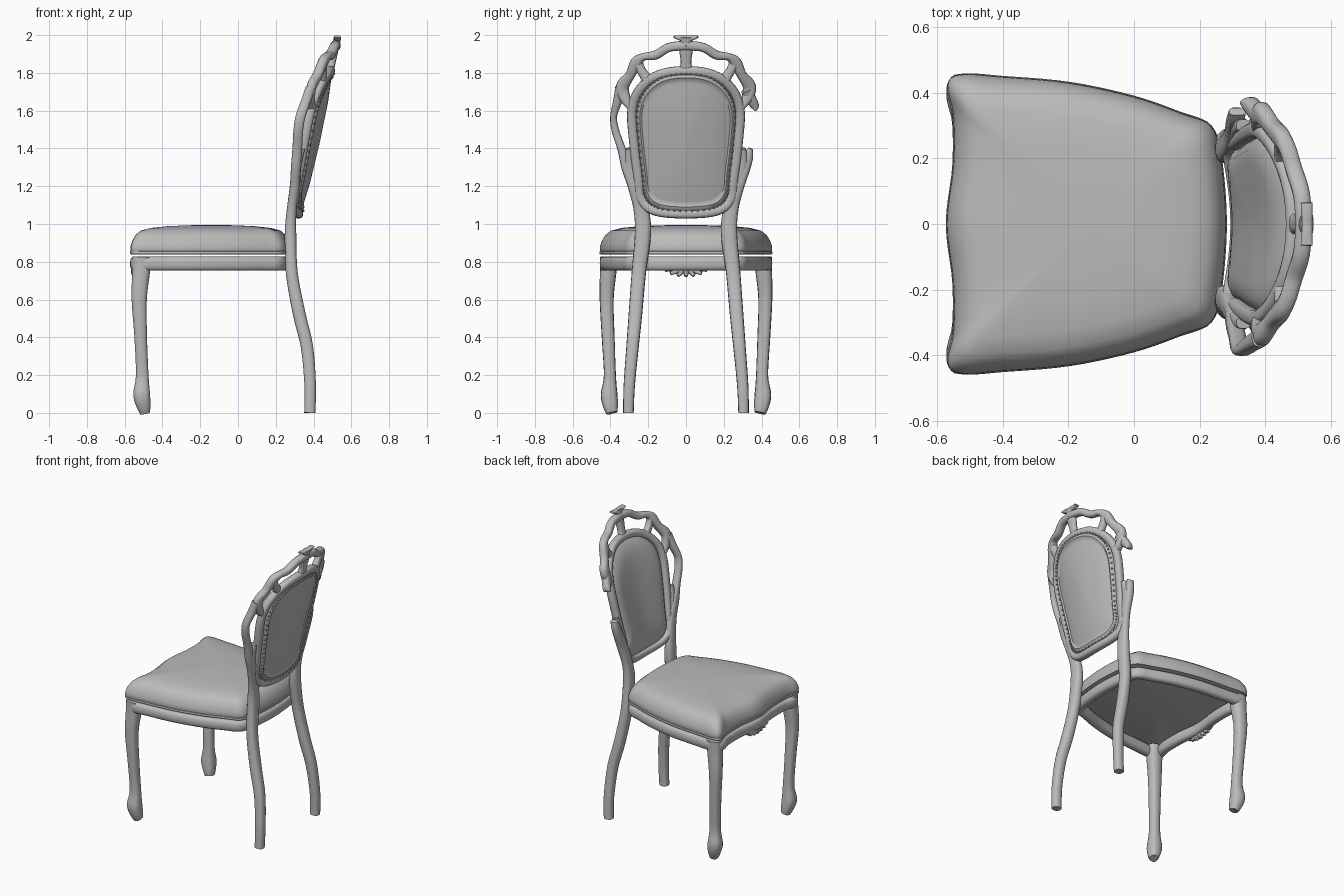
import bpy, bmesh, math
from mathutils import Vector

cube = bpy.data.objects.get("Cube")
if cube:
    bpy.data.objects.remove(cube)

mat = bpy.data.materials.new("plain grey")
mat.use_nodes = True
GREY = (0.5, 0.5, 0.5, 1)
mat.diffuse_color = GREY
mat.node_tree.nodes["Principled BSDF"].inputs["Base Color"].default_value = GREY
parts = []


def finish(name, bm):
    bmesh.ops.recalc_face_normals(bm, faces=bm.faces)
    mesh = bpy.data.meshes.new(name)
    bm.to_mesh(mesh)
    bm.free()
    mesh.materials.append(mat)
    ob = bpy.data.objects.new(name, mesh)
    bpy.context.collection.objects.link(ob)
    parts.append(ob)


def loft(name, rings, closed=False):
    """Skin a list of equal rings; cap the ends unless closed."""
    bm = bmesh.new()
    vs = [[bm.verts.new(p) for p in r] for r in rings]
    n = len(vs[0])
    for i in range(len(vs) if closed else len(vs) - 1):
        a, b = vs[i], vs[(i + 1) % len(vs)]
        for j in range(n):
            k = (j + 1) % n
            bm.faces.new((a[j], a[k], b[k], b[j]))
    if not closed:
        bm.faces.new(vs[0])
        bm.faces.new(vs[-1])
    finish(name, bm)


def spline(pts, closed=False, steps=5):
    """Smooth curve through tuples of any length."""
    n, out = len(pts), []
    for i in range(n if closed else n - 1):
        ids = [i - 1, i, i + 1, i + 2]
        ids = [k % n if closed else min(max(k, 0), n - 1) for k in ids]
        a, b, c, d = (pts[k] for k in ids)
        for s in range(steps):
            t = s / steps
            out.append(tuple(
                q + t * (r - p) / 2 + t * t * (p - 2.5 * q + 2 * r - w / 2)
                + t ** 3 * (1.5 * (q - r) + (w - p) / 2)
                for p, q, r, w in zip(a, b, c, d)))
    return out if closed else out + [pts[-1]]


def sweep(name, pts, axis=(1, 0, 0), closed=False, steps=5, sides=14):
    """Rounded bar along points (x, y, z, half width, half depth)."""
    path, rings = spline(pts, closed, steps), []
    n = len(path)
    for i, p in enumerate(path):
        nxt = path[(i + 1) % n if closed else min(i + 1, n - 1)]
        prv = path[i - 1 if closed else max(i - 1, 0)]
        t = (Vector(nxt[:3]) - Vector(prv[:3])).normalized()
        side = t.cross(Vector(axis)).normalized()
        deep = side.cross(t)
        ring = []
        for j in range(sides):
            a = math.tau * j / sides
            c, s = math.cos(a), math.sin(a)
            u = math.copysign(abs(c) ** 0.75, c) * p[3]
            v = math.copysign(abs(s) ** 0.75, s) * p[4]
            ring.append(Vector(p[:3]) + side * u + deep * v)
        rings.append(ring)
    loft(name, rings, closed)


def back_x(y, z):
    """Raked, curved surface that the whole back follows."""
    return 0.32 + 0.223 * (z - 1.06) - 0.7 * y * y


def on_back(pts, side=1, depth=0.026):
    return [(back_x(y, z), side * y, z, w, depth) for y, z, w in pts]


def mirrored(half):
    """Close a half outline whose two ends lie on the centre line."""
    return half + [(a, -b) for a, b in half[-2:0:-1]]


# Seat outline (x, y), from front centre round to back centre
seat = spline(mirrored([(-.57, 0), (-.55, .18), (-.55, .33), (-.568, .42), (-.53, .455), (-.4, .448),
                        (-.2, .43), (0, .387), (.15, .335), (.235, .298), (.265, .2), (.28, 0)]), True)


def seat_ring(s, z):
    return [(-.14 + (x + .14) * s, y * s, z) for x, y in seat]


# Seat cushion, piping and rail
loft("seat_cushion", [seat_ring(s, z) for s, z in (
    (.05, .838), (.94, .838), (.985, .845), (1, .865), (.995, .885), (.975, .912), (.935, .942),
    (.87, .965), (.75, .979), (.55, .988), (.3, .993), (.05, .995))])
sweep("cushion_piping", [(*p, .009, .009) for p in seat_ring(.985, .848)],
      (0, 0, 1), True, 1, 8)
sweep("seat_rail", [(*p, .03, .038) for p in seat_ring(.935, .79)], (0, 0, 1), True, 1)

# Carved shell hanging from the front rail
for i in range(-4, 5):
    a = i * 0.36
    dy, dz = math.sin(a), math.cos(a)
    sweep("apron_petal", [(-.535, dy * .02, .79, .006, .014),
                          (-.55, dy * .07, .785 - dz * .04, .014, .016),
                          (-.545, dy * .125, .785 - dz * .062, .009, .01)], steps=4, sides=8)

# Legs; each back leg flows into the carved stile above the seat
front_leg = [(-.492, .392, 0, .03, .027), (-.5, .4, .04, .04, .038), (-.51, .407, .1, .044, .045),
             (-.507, .403, .2, .032, .034), (-.515, .412, .4, .034, .034),
             (-.523, .42, .6, .037, .041), (-.513, .412, .75, .044, .048),
             (-.51, .41, .825, .046, .05)]
back_leg = [(.38, .305, 0, .028, .03), (.382, .3, .15, .03, .031), (.365, .283, .35, .033, .033),
            (.325, .268, .52, .036, .034), (.285, .25, .74, .038, .032),
            (.278, .228, .95, .043, .031)]
stile = [(.238, 1.08, .04), (.27, 1.2, .038), (.31, 1.3, .032)]
broken_end = [(.328, 1.36, .028), (.342, 1.4, .012)]
side_loop = [(.342, 1.4, .022), (.375, 1.5, .02), (.383, 1.57, .018),
             (.362, 1.65, .024), (.345, 1.72, .03)]
for side, word, top in ((1, "left", broken_end), (-1, "right", side_loop)):
    sweep(word + "_front_leg", [(x, side * y, z, w, d) for x, y, z, w, d in front_leg])
    sweep(word + "_back_leg", [(x, side * y, z, w, d) for x, y, z, w, d in back_leg]
          + on_back(stile + top, side))

# Padded back panel: outline (z, y) from top centre to bottom centre
panel = spline(mirrored([(1.8, 0), (1.78, .13), (1.71, .22), (1.6, .262), (1.42, .252),
                         (1.25, .232), (1.14, .218), (1.08, .15), (1.065, 0)]), True)


def panel_ring(sy, sz, off):
    out = []
    for z, y in panel:
        y, z = y * sy, 1.43 + (z - 1.43) * sz
        out.append((back_x(y, z) + off, y, z))
    return out


loft("back_pad", [panel_ring(s, s, off) for s, off in (
    (.05, -.052), (.4, -.051), (.7, -.047), (.86, -.036), (.95, -.016), (1.0, 0), (.98, .02),
    (.93, .026), (.89, .017), (.85, .018), (.6, .026), (.05, .03))])
sweep("back_frame", [(*p, .025, .026) for p in panel_ring(1.09, 1.03, 0)],
      closed=True, steps=1)

# Row of upholstery beads round the rear of the panel
bm = bmesh.new()
for p in panel_ring(.985, .985, .024):
    for v in bmesh.ops.create_icosphere(bm, subdivisions=1, radius=.007)["verts"]:
        v.co += Vector(p)
finish("back_beads", bm)

# Carved crest with open scrollwork
crest = [(.295, 1.62, .018), (.325, 1.67, .03), (.335, 1.73, .035), (.295, 1.79, .026),
         (.262, 1.855, .032), (.225, 1.885, .02), (.16, 1.895, .024), (.09, 1.935, .024),
         (0, 1.945, .026)]
for side, word in ((1, "left"), (-1, "right")):
    sweep(word + "_crest_scroll", on_back(crest, side))
    sweep(word + "_crest_link", on_back([(.2, 1.76, .03), (.235, 1.81, .024),
                                         (.255, 1.86, .026)], side, .022))
    sweep(word + "_stile_link", on_back([(.25, 1.2, .025), (.295, 1.3, .03),
                                         (.3, 1.4, .018)], side, .022))
sweep("left_broken_scroll", on_back([(.32, 1.71, .03), (.345, 1.66, .028),
                                     (.365, 1.625, .022), (.368, 1.605, .008)]))
sweep("crest_post", on_back([(0, 1.79, .05), (0, 1.85, .028), (0, 1.92, .036),
                             (0, 1.965, .03), (0, 1.99, .04)], depth=.02))
sweep("crest_flare", on_back([(-.065, 1.992, .006), (-.03, 1.985, .014), (0, 1.982, .015),
                              (.03, 1.985, .014), (.065, 1.992, .006)], depth=.018))

# Smooth shading with sharp edges kept
bpy.ops.object.select_all(action="DESELECT")
for ob in parts:
    ob.select_set(True)
bpy.context.view_layer.objects.active = parts[0]
bpy.ops.object.shade_smooth_by_angle(angle=math.radians(40))
